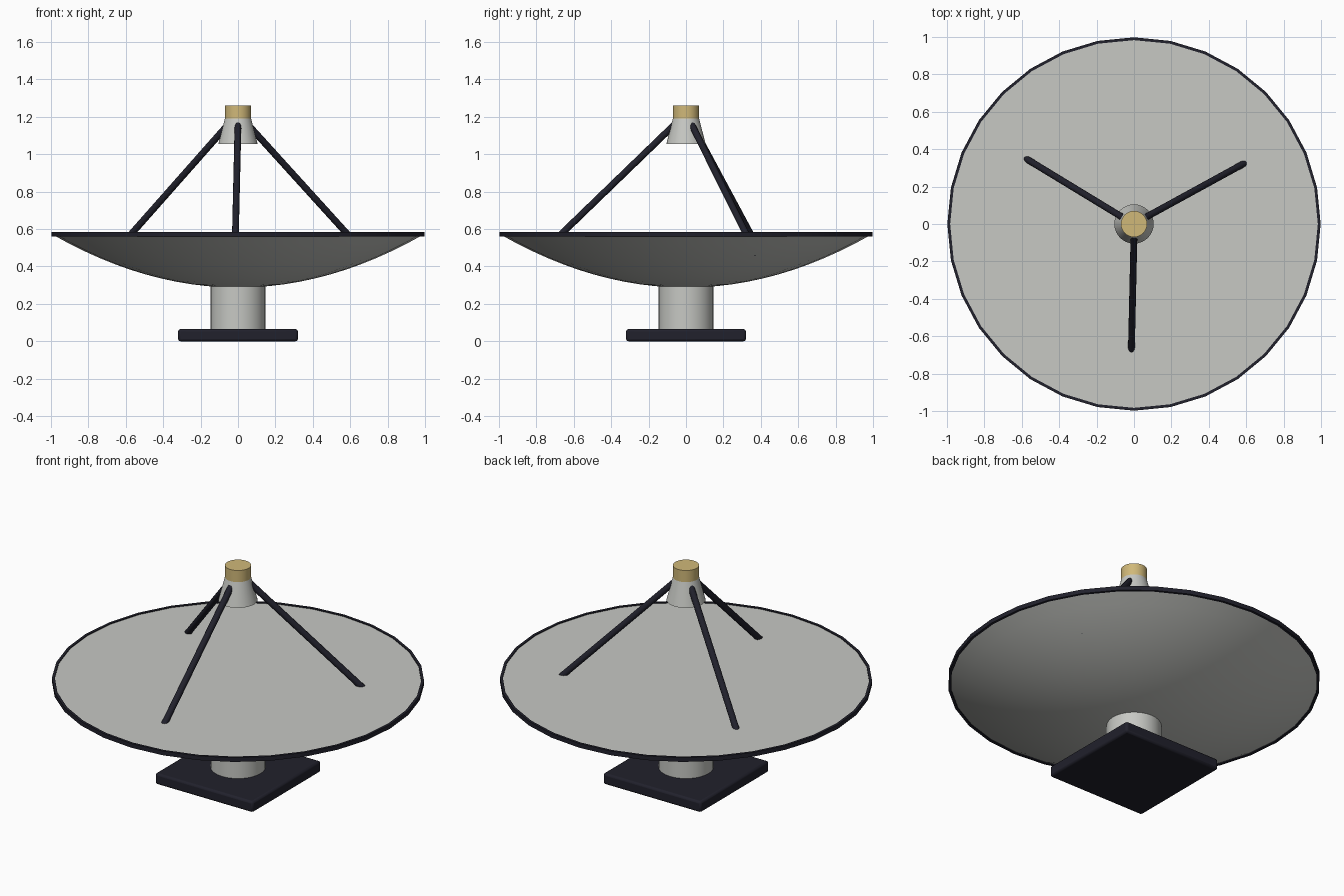
import bpy
import math
from mathutils import Vector

cube = bpy.data.objects.get("Cube")
if cube:
    bpy.data.objects.remove(cube, do_unlink=True)


def material(name, rgb):
    mat = bpy.data.materials.new(name)
    mat.use_nodes = True
    mat.diffuse_color = (*rgb, 1)
    mat.node_tree.nodes["Principled BSDF"].inputs["Base Color"].default_value = (*rgb, 1)
    return mat


GREY = material("light_grey", (0.57, 0.58, 0.55))
DARK = material("dark_navy", (0.015, 0.015, 0.025))
GOLD = material("gold", (0.63, 0.48, 0.19))


def finish(obj, name, mat, angle=35):
    obj.name = name
    obj.data.materials.append(mat)
    bpy.ops.object.select_all(action="DESELECT")
    obj.select_set(True)
    bpy.context.view_layer.objects.active = obj
    bpy.ops.object.shade_smooth_by_angle(angle=math.radians(angle))
    return obj


def lathe(name, profile, mat, sides=32, closed=False, angle=35):
    """Spin (radius, height) points around z; open profiles get end caps."""
    verts, faces = [], []
    for r, z in profile:
        for i in range(sides):
            a = 2 * math.pi * i / sides
            verts.append((r * math.cos(a), r * math.sin(a), z))
    n = len(profile)
    for k in range(n if closed else n - 1):
        lo, hi = k * sides, (k + 1) % n * sides
        for i in range(sides):
            j = (i + 1) % sides
            faces.append((lo + i, lo + j, hi + j, hi + i))
    if not closed:
        faces.append(tuple(reversed(range(sides))))
        faces.append(tuple(range((n - 1) * sides, n * sides)))
    mesh = bpy.data.meshes.new(name)
    mesh.from_pydata(verts, [], faces)
    obj = bpy.data.objects.new(name, mesh)
    bpy.context.collection.objects.link(obj)
    return finish(obj, name, mat, angle)


def rod(name, start, end, radius, mat):
    start, end = Vector(start), Vector(end)
    axis = end - start
    bpy.ops.mesh.primitive_cylinder_add(vertices=12, radius=radius, depth=axis.length,
                                        location=(start + end) / 2)
    obj = bpy.context.object
    obj.rotation_euler = axis.to_track_quat("Z", "Y").to_euler()
    return finish(obj, name, mat)


# Base slab with softened edges
bpy.ops.mesh.primitive_cube_add(size=1, location=(0, 0, 0.0325))
base = bpy.context.object
base.scale = (0.64, 0.64, 0.065)
bpy.ops.object.transform_apply(location=False, rotation=False, scale=True)
bevel = base.modifiers.new("soft_edges", "BEVEL")
bevel.width = 0.012
bevel.segments = 2
finish(base, "base_slab", DARK)

# Pedestal
lathe("pedestal", [(0.147, 0.06), (0.147, 0.31)], GREY)

# Bowl with a flat top face
STEPS, RADIUS, BOTTOM, DEPTH = 12, 0.985, 0.287, 0.28
bowl = [(RADIUS * i / STEPS, BOTTOM + DEPTH * (i / STEPS) ** 2) for i in range(1, STEPS + 1)]
lathe("dish", bowl + [(RADIUS, 0.58)], GREY)

# Rim band
lathe("dish_rim", [(0.983, 0.56), (0.998, 0.56), (0.998, 0.585), (0.983, 0.585)],
      DARK, closed=True)

# Three struts carrying the receiver
for i, label in enumerate(("front", "left", "right")):
    a = math.radians(-91.2 + 120 * i)
    top_a = math.radians(-90 + 120 * i)
    rod(label + "_strut",
        (0.06 * math.cos(top_a), 0.06 * math.sin(top_a), 1.16),
        (0.775 * math.cos(a), 0.775 * math.sin(a), 0.469), 0.018, DARK)

# Receiver horn and cap
lathe("receiver_horn", [(0.105, 1.055), (0.069, 1.195)], GREY)
lathe("receiver_cap", [(0.07, 1.19), (0.07, 1.26)], GOLD)
